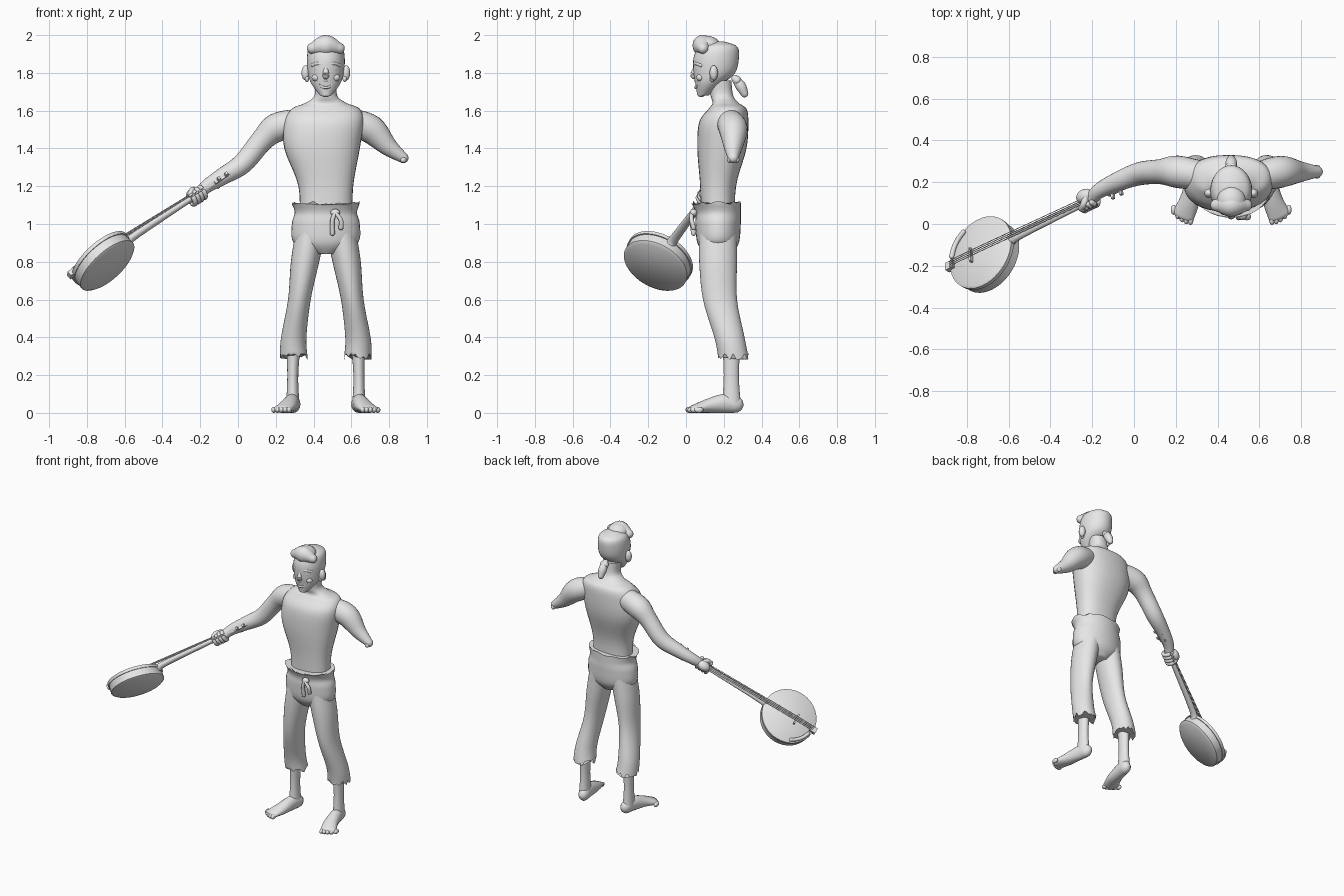
import bpy, bmesh, math, random
from mathutils import Matrix, Vector

random.seed(4)
if "Cube" in bpy.data.objects:
    bpy.data.objects.remove(bpy.data.objects["Cube"], do_unlink=True)

grey = bpy.data.materials.new("plain_grey")
grey.use_nodes = True
grey.diffuse_color = (.8, .8, .8, 1)
grey.node_tree.nodes["Principled BSDF"].inputs["Base Color"].default_value = grey.diffuse_color

# Figure frame: x is measured from the body's plane of symmetry
FIGURE = Matrix.Translation((.465, 0, 0))
parts = []


def finish(name, bm, frame):
    bm.transform(frame)
    bmesh.ops.recalc_face_normals(bm, faces=bm.faces)
    mesh = bpy.data.meshes.new(name)
    bm.to_mesh(mesh)
    bm.free()
    mesh.materials.append(grey)
    part = bpy.data.objects.new(name, mesh)
    bpy.context.collection.objects.link(part)
    parts.append(part)


def spline(keys, steps=5):
    """Smooth curve through the key tuples, all components at once."""
    padded = [keys[0], *keys, keys[-1]]
    curve = []
    for before, start, end, after in zip(padded, padded[1:], padded[2:], padded[3:]):
        for i in range(steps):
            t = i / steps
            curve.append([q + t * (r - p) / 2 + t * t * (p - 2.5 * q + 2 * r - s / 2)
                          + t ** 3 * (1.5 * (q - r) + (s - p) / 2)
                          for p, q, r, s in zip(before, start, end, after)])
    return curve + [list(keys[-1])]


def skin(name, rings, frame, sides):
    """Join rings of points into a closed surface."""
    bm = bmesh.new()
    loops = [[bm.verts.new(point) for point in ring] for ring in rings]
    for lower, upper in zip(loops, loops[1:]):
        for k in range(sides):
            nxt = (k + 1) % sides
            bm.faces.new((lower[k], lower[nxt], upper[nxt], upper[k]))
    bm.faces.new(loops[0])
    bm.faces.new(loops[-1])
    finish(name, bm, frame)


def ellipse(width, height, sides, power=2):
    points = []
    for k in range(sides):
        c, s = math.cos(math.tau * k / sides), math.sin(math.tau * k / sides)
        points.append(Vector((width * math.copysign(abs(c) ** (2 / power), c),
                              height * math.copysign(abs(s) ** (2 / power), s), 0)))
    return points


def level_loft(name, keys, frame=FIGURE, power=2, ragged=0, sides=32):
    """Horizontal sections (x, y, z, half width, half depth); ragged tears the last."""
    rings = [[Vector((x, y, z)) + p for p in ellipse(max(w, .005), max(d, .005), sides, power)]
             for x, y, z, w, d in spline(keys)]
    for point in rings[-1]:
        point.z += random.uniform(-ragged, ragged)
    skin(name, rings, frame, sides)


def tube(name, keys, frame=FIGURE, height=lambda x, y, z, r: r, sides=16):
    """Round-ended tube through (x, y, z, radius); height may flatten it."""
    path = spline(keys)
    mids = [Vector(p[:3]) for p in path]
    rings = []
    last = len(path) - 1
    for i, p in enumerate(path):
        tangent = (mids[min(i + 1, last)] - mids[max(i - 1, 0)]).normalized()
        turn = tangent.to_track_quat('Z', 'Y')
        tall = height(*p)
        bends = [0]
        if i == 0:
            bends = [-80, -55, -28, 0]
        elif i == last:
            bends = [0, 28, 55, 80]
        for bend in map(math.radians, bends):
            centre = mids[i] + tangent * tall * math.sin(bend)
            shrink = math.cos(bend)
            rings.append([centre + turn @ q for q in ellipse(p[3] * shrink, tall * shrink, sides)])
    skin(name, rings, frame, sides)


def ball(name, at, radii, frame=FIGURE):
    bm = bmesh.new()
    bmesh.ops.create_uvsphere(bm, u_segments=20, v_segments=12, radius=1)
    finish(name, bm, frame @ Matrix.Translation(at) @ Matrix.Diagonal((*radii, 1)))


def box(name, at, size, frame=FIGURE):
    bm = bmesh.new()
    bmesh.ops.create_cube(bm, size=1)
    finish(name, bm, frame @ Matrix.Translation(at) @ Matrix.Diagonal((*size, 1)))


def disc(name, bottom, top, lower, upper, frame):
    bm = bmesh.new()
    bmesh.ops.create_cone(bm, cap_ends=True, segments=48, radius1=lower, radius2=upper, depth=top - bottom)
    finish(name, bm, frame @ Matrix.Translation((0, 0, (top + bottom) / 2)))


# Torso and neck
level_loft("torso", [
    (0, .17, 1, .14, .09), (0, .17, 1.2, .145, .095), (-.02, .19, 1.4, .2, .13),
    (-.01, .2, 1.54, .21, .13), (0, .22, 1.61, .18, .1), (0, .21, 1.64, .11, .07),
    (0, .19, 1.68, .06, .06), (0, .18, 1.76, .06, .06)], power=2.3)

# Trousers: hips with torn waistband
level_loft("trouser_hips", [
    (0, .17, .84, .06, .07), (0, .17, .9, .17, .11), (0, .17, 1, .18, .12),
    (0, .17, 1.06, .165, .12), (0, .16, 1.11, .18, .13)], ragged=.012)

# Drawstring
ball("drawstring_knot", (.05, .04, 1.06), (.025, .02, .02))
for x, z in ((.035, .95), (.08, .98)):
    tube("drawstring_end", [(.05, .03, 1.06, .01), (x, .03, 1.02, .012), (x, .04, z, .013)])

# Legs and feet, one pair
for side, label in ((1, "left"), (-1, "right")):
    half = FIGURE @ Matrix.Diagonal((side, 1, 1, 1))
    level_loft(label + "_trouser_leg", [
        (.08, .17, .96, .08, .1), (.11, .17, .8, .075, .1), (.14, .18, .6, .06, .09),
        (.17, .23, .4, .067, .08), (.17, .25, .3, .073, .08)], half, ragged=.02)
    level_loft(label + "_shin", [
        (.17, .24, .4, .04, .05), (.175, .24, .2, .029, .04), (.175, .24, .05, .035, .05)], half)
    tube(label + "_foot", [
        (.17, .26, .045, .036), (.18, .2, .05, .04), (.2, .11, .036, .048), (.23, .04, .02, .054)],
        half, height=lambda x, y, z, r: z)
    for toe in range(5):
        ball(label + "_toe", (.195 + .02 * toe, .02 + .003 * toe ** 2, .016), (.014, .024, .016), half)

# Arms
tube("left_arm", [(.14, .23, 1.54, .07), (.24, .25, 1.5, .076), (.33, .25, 1.41, .05), (.41, .25, 1.35, .028)],
     sides=24)
for knuckle in (-1, 0, 1):
    ball("left_knuckle", (.41, .25 + .02 * knuckle, 1.34), (.016, .013, .016))
tube("right_arm", [
    (-.14, .23, 1.54, .07), (-.26, .25, 1.51, .077), (-.34, .25, 1.44, .06), (-.44, .24, 1.32, .055),
    (-.55, .2, 1.25, .045), (-.63, .16, 1.2, .036), (-.67, .12, 1.16, .03)], sides=24)

# Head, hair and tail
level_loft("head", [
    (0, .09, 1.68, .03, .03), (0, .12, 1.74, .075, .07), (0, .15, 1.8, .095, .11),
    (0, .16, 1.88, .1, .12), (0, .17, 1.94, .085, .1), (0, .17, 1.966, .03, .03)])
tube("hair_quiff", [(-.07, .09, 1.93, .03), (0, .09, 1.945, .056), (.07, .09, 1.93, .03)])
ball("hair_crest", (0, .11, 1.94), (.07, .075, .056))
ball("hair_tie", (0, .27, 1.76), (.03, .024, .024))
tube("hair_tail", [(0, .26, 1.77, .02), (0, .29, 1.73, .028), (0, .31, 1.69, .02)])

# Face
tube("nose", [(0, .05, 1.83, .01), (0, .04, 1.79, .018), (0, .05, 1.78, .014)])
for side in (-1, 1):
    ball("eye", (side * .04, .065, 1.82), (.018, .014, .01))
    tube("brow", [(side * .01, .05, 1.84, .01), (side * .04, .055, 1.85, .01), (side * .07, .08, 1.84, .01)])
    ball("cheek", (side * .05, .075, 1.775), (.025, .02, .02))
    ball("ear", (side * .107, .147, 1.8), (.022, .022, .04))
    ball("ear_lobe", (side * .1, .14, 1.77), (.012, .014, .018))
turns = [math.tau * k / 12 for k in range(13)]
tube("lips", [(.03 * math.cos(a), .05 + .012 * abs(math.cos(a)), 1.74 + .018 * math.sin(a), .007)
              for a in turns], sides=8)
box("upper_teeth", (0, .056, 1.75), (.036, .01, .008))
ball("chin", (0, .08, 1.69), (.028, .022, .018))

# Banjo frame: x along the neck, z out of the drum skin
along = Vector((.69, .33, .44)).normalized()
out = Vector((-.55, .42, .72))
out = (out - along * out.dot(along)).normalized()
axes = Matrix((along, out.cross(along), out)).transposed().to_4x4()
BANJO = Matrix.Translation((-.71, -.15, .8)) @ axes

# Drum: rounded back, shell, hoop and skin
disc("banjo_back", -.042, -.03, .165, .182, BANJO)
disc("banjo_shell", -.03, .03, .182, .18, BANJO)
disc("banjo_hoop", .018, .038, .187, .187, BANJO)
disc("banjo_skin", .038, .042, .182, .176, BANJO)

# Neck, headstock and fittings
tube("banjo_neck", [(.16, 0, .01, .03), (.22, 0, .03, .025), (.5, 0, .035, .02), (.78, 0, .036, .016)],
     BANJO, height=lambda x, y, z, r: r * .8)
box("banjo_headstock", (.83, 0, .032), (.11, .046, .016), BANJO)
for x in (.8, .85):
    for side in (-1, 1):
        box("tuning_peg", (x, side * .034, .03), (.014, .026, .016), BANJO)
box("banjo_bridge", (-.05, 0, .05), (.01, .075, .026), BANJO)
box("banjo_tailpiece", (-.18, 0, .042), (.045, .04, .03), BANJO)
for y in (-.015, -.005, .005, .015):
    tube("string", [(-.18, y, .055, .002), (-.05, y, .066, .002), (.79, y, .051, .002)], BANJO, sides=6)
rest = [math.radians(a) for a in (120, 135, 150, 165)]
tube("arm_rest", [(.17 * math.cos(a), .17 * math.sin(a), .05, .012) for a in rest], BANJO)

# Gripping hand: palm, curled fingers and thumb
ball("right_palm", (.655, .018, .06), (.045, .034, .032), BANJO)
curl = [math.radians(a) for a in range(30, -220, -60)]
for finger in range(4):
    tube("right_finger", [(.62 + .023 * finger, .034 * math.cos(a), .035 + .033 * math.sin(a), .0135)
                          for a in curl], BANJO, sides=10)
tube("right_thumb", [(.67, .01, .065, .017), (.65, -.025, .064, .016), (.62, -.035, .05, .012)], BANJO)

# Smooth shading with crisp edges kept
bpy.ops.object.select_all(action='DESELECT')
for part in parts:
    part.select_set(True)
bpy.context.view_layer.objects.active = parts[0]
bpy.ops.object.shade_smooth_by_angle(angle=math.radians(50))
